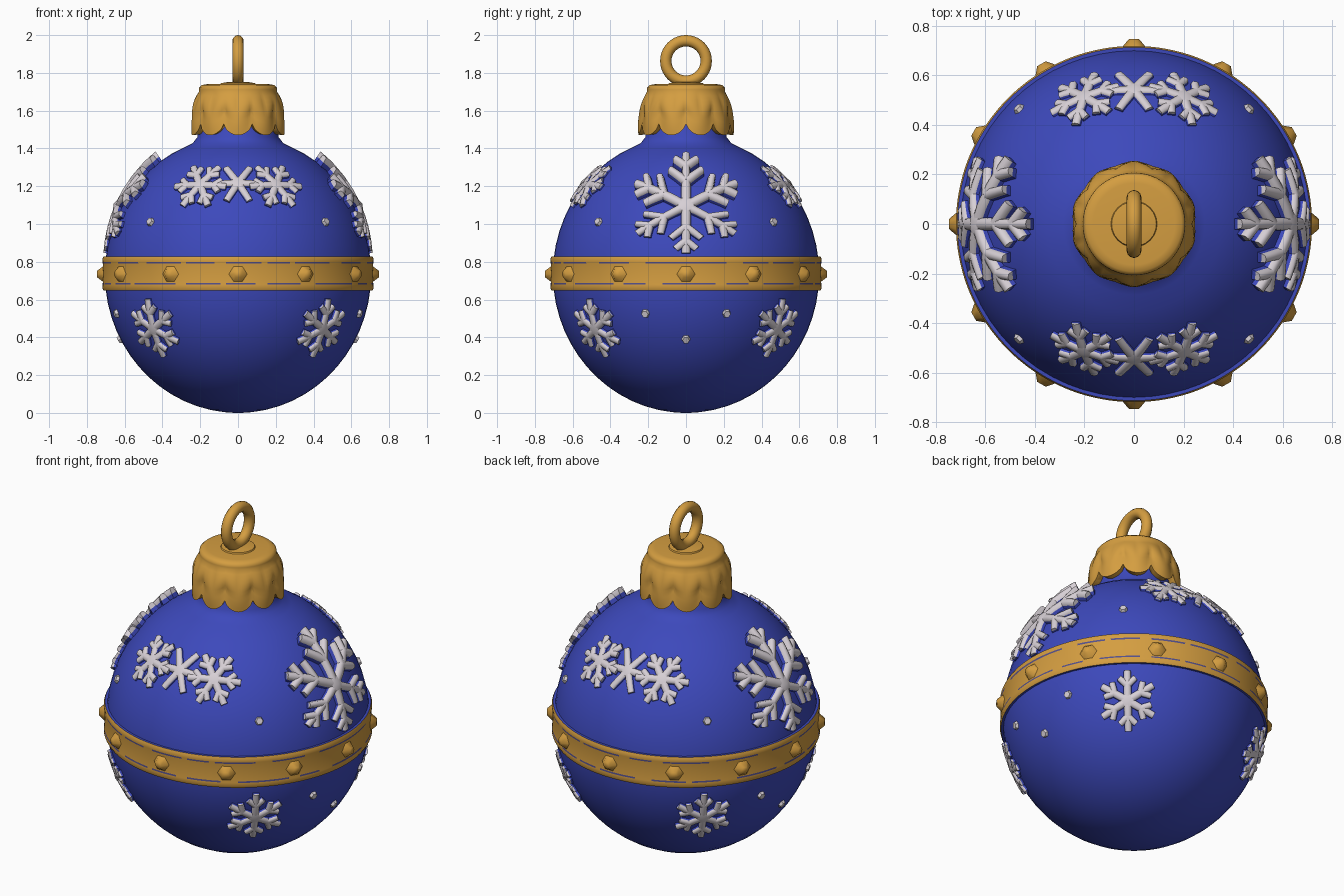
import bpy, bmesh, math, random
from math import sin, cos, pi, radians
from mathutils import Vector, Matrix

if "Cube" in bpy.data.objects:
    bpy.data.objects.remove(bpy.data.objects["Cube"])

random.seed(4)
R, STRETCH, CZ = 0.705, 1.0426, 0.735   # ball radius, vertical stretch, centre height


def material(name, rgb):
    m = bpy.data.materials.new(name)
    m.diffuse_color = (*rgb, 1)
    m.use_nodes = True
    m.node_tree.nodes["Principled BSDF"].inputs["Base Color"].default_value = m.diffuse_color
    return m


BLUE = material("royal_blue", (0.046, 0.066, 0.50))
GOLD = material("gold", (0.66, 0.34, 0.052))
WHITE = material("frost_white", (0.68, 0.63, 0.67))
GROOVE = material("groove_violet", (0.09, 0.08, 0.26))


def finish(name, bm, mats, angle=40):
    bmesh.ops.recalc_face_normals(bm, faces=bm.faces)
    me = bpy.data.meshes.new(name)
    bm.to_mesh(me)
    bm.free()
    ob = bpy.data.objects.new(name, me)
    bpy.context.collection.objects.link(ob)
    for m in mats:
        me.materials.append(m)
    bpy.context.view_layer.objects.active = ob
    ob.select_set(True)
    bpy.ops.object.shade_smooth_by_angle(angle=radians(angle))
    ob.select_set(False)
    return ob


def lathe(rings, segs, close=False):
    """rings: functions or tuples giving (radius, z) for an angle."""
    bm = bmesh.new()
    grid = []
    for ring in rings:
        row = []
        for i in range(segs):
            a = 2 * pi * i / segs
            r, z = ring(a) if callable(ring) else ring
            row.append(bm.verts.new((r * cos(a), r * sin(a), z)))
        grid.append(row)
    pairs = list(zip(grid, grid[1:])) + ([(grid[-1], grid[0])] if close else [])
    for lo, hi in pairs:
        for i in range(segs):
            j = (i + 1) % segs
            bm.faces.new((lo[i], lo[j], hi[j], hi[i]))
    if not close:
        bm.faces.new(grid[0])
        bm.faces.new(grid[-1])
    return bm


# Ball with short neck
profile = [(R * cos(radians(e)), CZ + R * STRETCH * sin(radians(e)))
           for e in [-88] + list(range(-84, 66, 6))]
profile += [(0.285, 1.405), (0.24, 1.428), (0.215, 1.46), (0.205, 1.56)]
finish("ball", lathe(profile, 64), [BLUE])

# Belt with broken groove lines and blue ledges
belt = [(0.69, 0.648), (0.712, 0.648), (0.718, 0.66), (0.717, 0.679), (0.716, 0.688),
        (0.714, 0.735), (0.716, 0.790), (0.717, 0.799), (0.718, 0.815),
        (0.712, 0.828), (0.69, 0.828)]
bm = lathe(belt, 144, True)
dashes = {}
for row in (0, 1):
    i = 0
    while i < 144:
        on, gap = random.randint(4, 9), random.randint(1, 3)
        for k in range(i, i + on):
            dashes[(row, k)] = True
        i += on + gap
for f in bm.faces:
    c = f.calc_center_median()
    seg = int((math.atan2(c.y, c.x) % (2 * pi)) / (2 * pi) * 144)
    if c.xy.length < 0.705 and abs(c.z - 0.738) > 0.08:
        f.material_index = 2
    for row, z in ((0, 0.6835), (1, 0.7945)):
        if c.xy.length > 0.71 and abs(c.z - z) < 0.004 and (row, seg) in dashes:
            f.material_index = 1
finish("belt", bm, [GOLD, GROOVE, BLUE])

# Twelve belt studs
bm = bmesh.new()
for k in range(12):
    a = k * pi / 6
    m = Matrix.Rotation(a, 4, 'Z') @ Matrix.Translation((0.726, 0, 0.735)) @ Matrix.Rotation(pi / 2, 4, 'Y')
    bmesh.ops.create_cone(bm, cap_ends=True, segments=6, radius1=0.054, radius2=0.02, depth=0.04, matrix=m)
finish("belt_studs", bm, [GOLD], 60)


# Cap skirt with two staggered rows of petals
def skirt(t):
    def ring(a):
        low, up = abs(sin(5 * a)), abs(cos(5 * a))
        bottom = 1.53 - 0.06 * low ** 0.6
        bulge = 0.022 * low * sin(pi * min(1, t * 0.9)) + 0.014 * up * max(0, sin(pi * t / 0.6)) * (t < 0.6)
        return 0.207 + 0.038 * t + bulge, 1.70 + (bottom - 1.70) * t
    return ring


cap = [(0.03, 1.738), (0.165, 1.74), (0.192, 1.736), (0.205, 1.724), (0.207, 1.712)]
cap += [skirt(t / 10) for t in range(11)]
cap += [lambda a: (0.21, skirt(1)(a)[1] + 0.005), (0.18, 1.56)]
finish("cap", lathe(cap, 120), [GOLD], 50)

# Washer under the loop
finish("loop_washer", lathe([(0.095, 1.735), (0.09, 1.746), (0.05, 1.752)], 24), [GOLD])

# Hanging loop
bpy.ops.mesh.primitive_torus_add(major_radius=0.107, minor_radius=0.03, major_segments=40,
                                 minor_segments=12, location=(0, 0, 1.863), rotation=(0, pi / 2, 0))
loop = bpy.context.object
loop.name = "hanging_loop"
loop.data.materials.append(GOLD)
bpy.ops.object.shade_smooth_by_angle(angle=radians(60))
loop.select_set(False)


def ball_map(az, el, scale=(1, 1, 1)):
    """Returns a function placing (x, y, height) on the ball around a direction.
    scale: sideways, upward and downward stretch."""
    a, e = radians(az), radians(el)
    n = Vector((cos(e) * cos(a), cos(e) * sin(a), sin(e)))
    east = Vector((-sin(a), cos(a), 0))
    north = n.cross(east)

    def place(x, y, h):
        x, y = x * scale[0], y * scale[1 if y > 0 else 2]
        s = math.hypot(x, y)
        d = n.copy()
        if s > 1e-6:
            d = n * cos(s / R) + (east * x + north * y) * (sin(s / R) / s)
        p = d * (R + h)
        return Vector((p.x, p.y, p.z * STRETCH + CZ))
    return place


def stroke(bm, place, start, end, w0, w1, height):
    """Softly crowned bar lying on the ball, its foot in the ball's blue."""
    s, e = Vector(start), Vector(end)
    side = Vector((-(e - s).y, (e - s).x)).normalized()
    rows = []
    for k in range(5):
        t = k / 4
        c, w = s.lerp(e, t), w0 + (w1 - w0) * t
        h = height(c.y)
        rows.append([bm.verts.new(place(*(c + side * w * f), hh)) for f, hh in
                     ((-1.3, -0.004), (-1.1, h * 0.42), (-0.85, h * 0.88), (0, h),
                      (0.85, h * 0.88), (1.1, h * 0.42), (1.3, -0.004))])
    for a, b in zip(rows, rows[1:]):
        for i in range(7):
            j = (i + 1) % 7
            f = bm.faces.new((a[i], a[j], b[j], b[i]))
            f.material_index = 1 if i in (0, 5, 6) else 0
    for r in (rows[0], rows[-1]):
        bm.faces.new(r[1:6])
        bm.faces.new((r[0], r[1], r[5], r[6])).material_index = 1


def snowflake(name, az, el, size, rot, width, height, branches, scale=(1, 1, 1)):
    bm = bmesh.new()
    place = ball_map(az, el, scale)
    for k in range(6):
        a = radians(90 + rot + 60 * k)
        d = Vector((cos(a), sin(a)))
        stroke(bm, place, (0, 0), d * size, width, width * 0.85, height)
        for at, length in branches:
            for s in (-1, 1):
                b = Vector((cos(a + s * 0.85), sin(a + s * 0.85)))
                stroke(bm, place, d * size * at, d * size * at + b * size * length,
                       width * 0.9, width * 0.75, height)
    # Raised hub
    hub = [bm.verts.new(place(width * 1.9 * cos(i * pi / 3), width * 1.9 * sin(i * pi / 3),
                              height(0) * 0.9)) for i in range(6)]
    tip = bm.verts.new(place(0, 0, height(0) * 1.25))
    for i in range(6):
        bm.faces.new((hub[i], hub[(i + 1) % 6], tip))
    finish(name, bm, [WHITE, BLUE], 65)


SMALL = [(0.52, 0.36)]
# Large flakes on the two sides
for side, az in (("right", 0), ("left", 180)):
    snowflake("large_snowflake_" + side, az, 28.5, 0.288, 0, 0.021,
              lambda y: 0.036 + 0.07 * y, [(0.44, 0.36), (0.74, 0.25)], (1.05, 1.13, 0.85))
# Chains of three flakes on front and back
for side, az in (("front", -90), ("back", 90)):
    snowflake("chain_snowflake_middle_" + side, az, 40.5, 0.125, 30, 0.018, lambda y: 0.018, [])
    for s in (-1, 1):
        snowflake("chain_snowflake_%s_%d" % (side, s), az + 21.5 * s, 39.5, 0.145, 30, 0.018,
                  lambda y: 0.02, SMALL)
# Four small flakes low on the diagonals
for k, az in enumerate((47, 133, 227, 313)):
    snowflake("low_snowflake_%d" % k, az, -23, 0.157, 0, 0.018, lambda y: 0.02, SMALL)

# Little snow dots
spots = [(az, 22) for az in (45, 135, 225, 315)]
for az in (0, 180):
    spots += [(az - 18.5, -16.5), (az + 18.5, -16.5), (az, -28)]
bm = bmesh.new()
for az, el in spots:
    place = ball_map(az, el)
    rings = [[bm.verts.new(place(r * cos(i * pi / 3), r * sin(i * pi / 3), h)) for i in range(6)]
             for r, h in ((0.026, -0.006), (0.018, 0.014))]
    for i in range(6):
        j = (i + 1) % 6
        bm.faces.new((rings[0][i], rings[0][j], rings[1][j], rings[1][i]))
    bm.faces.new(rings[1])
finish("snow_dots", bm, [WHITE], 30)
